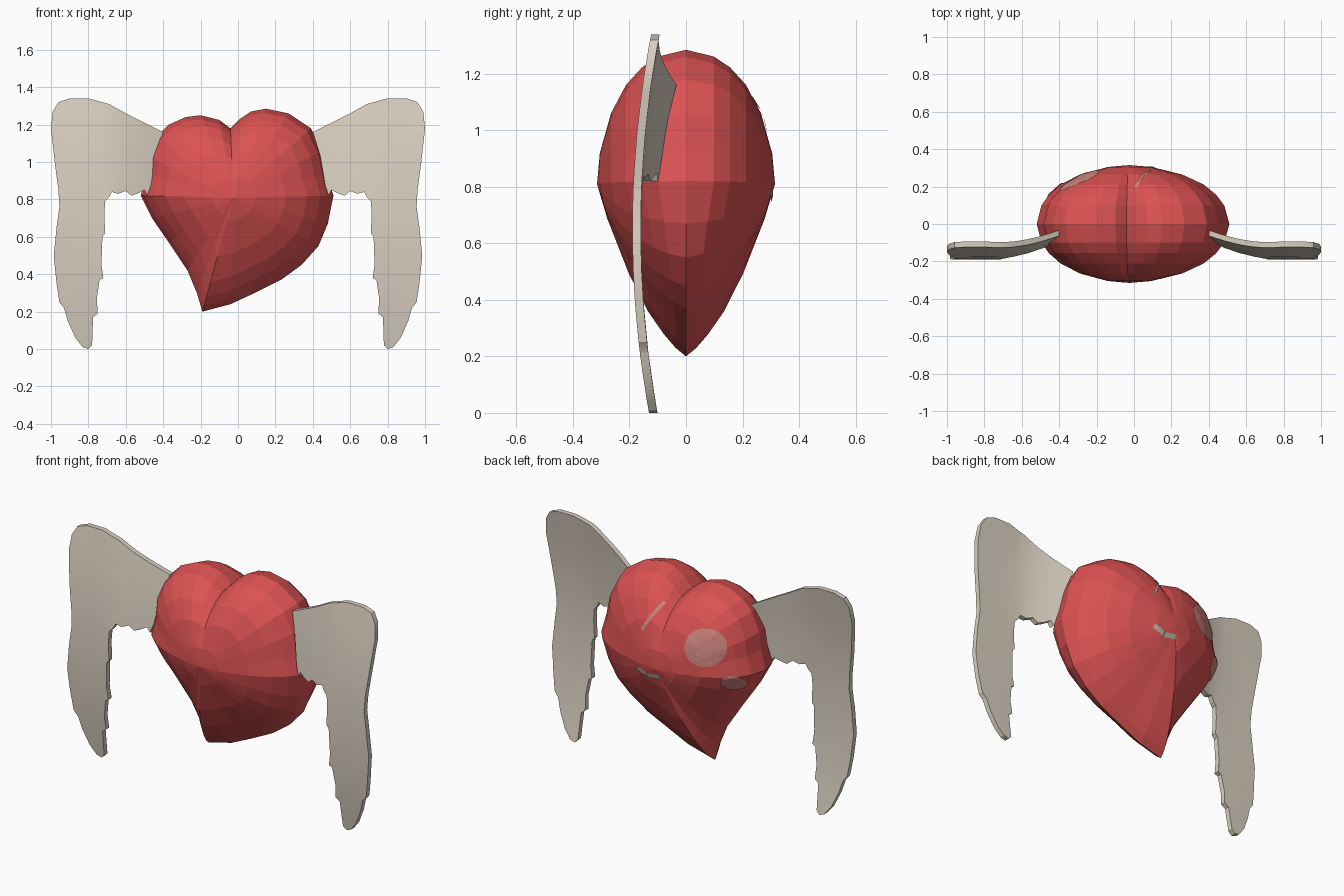
import bpy, bmesh, math
from mathutils import Vector
from mathutils.bvhtree import BVHTree

cube = bpy.data.objects.get("Cube")
if cube:
    bpy.data.objects.remove(cube, do_unlink=True)


def material(name, r, g, b):
    m = bpy.data.materials.new(name)
    m.use_nodes = True
    m.diffuse_color = (r, g, b, 1)
    m.node_tree.nodes["Principled BSDF"].inputs["Base Color"].default_value = (r, g, b, 1)
    return m


RED = material("heart red", 0.72, 0.085, 0.085)
CREAM = material("wing cream", 0.70, 0.63, 0.53)
PINK = material("highlight pink", 0.64, 0.24, 0.22)
GREY = material("warm grey", 0.50, 0.43, 0.37)


def finish(bm, name, mat, smooth=False):
    me = bpy.data.meshes.new(name)
    bm.to_mesh(me)
    bm.free()
    me.materials.append(mat)
    ob = bpy.data.objects.new(name, me)
    bpy.context.collection.objects.link(ob)
    if smooth:
        bpy.ops.object.select_all(action='DESELECT')
        ob.select_set(True)
        bpy.context.view_layer.objects.active = ob
        bpy.ops.object.shade_smooth_by_angle(angle=math.radians(25))
    return ob


# Heart: outline rings shrinking towards a centre on the front and the back
CX, CZ, DEPTH = -0.025, 0.81, 0.315
HEART = [(-.19, .2), (-.22, .3), (-.27, .42), (-.37, .57), (-.46, .7), (-.52, .82),
         (-.49, .93), (-.48, 1.03), (-.43, 1.14), (-.37, 1.2), (-.28, 1.24), (-.2, 1.25),
         (-.1, 1.225), (-.04, 1.18), (.01, 1.23), (.07, 1.27), (.15, 1.285), (.27, 1.26),
         (.39, 1.18), (.45, 1.06), (.475, .94), (.51, .82), (.48, .67), (.43, .55),
         (.34, .45), (.23, .37), (.09, .3), (-.04, .24)]


def heart_ring(bm, s, side):
    ring = []
    for x, z in HEART:
        out = Vector((x - CX, z - CZ))
        t = min(1, s * 1.6)                      # inner rings become rounder
        p = out.normalized() * s * (out.length * t + 0.43 * (1 - t))
        low = max(0, min(1, (CZ - z) / 0.5))     # the lower part is more conical
        y = DEPTH * max(0, 1 - s ** (2 - 0.6 * low)) ** (0.5 + 0.3 * low)
        ring.append(bm.verts.new((CX + p.x, side * y, CZ + p.y)))
    return ring


bm = bmesh.new()
steps = [0.25, 0.54, 0.74, 0.87, 0.95]
rings = [heart_ring(bm, s, -1) for s in steps]
rings.append(heart_ring(bm, 1, 1))
rings += [heart_ring(bm, s, 1) for s in reversed(steps)]
n = len(HEART)
for a, b in zip(rings, rings[1:]):
    for i in range(n):
        j = (i + 1) % n
        bm.faces.new((a[i], a[j], b[j], b[i]))
for ring, side in ((rings[0], -1), (rings[-1], 1)):
    apex = bm.verts.new((CX, side * DEPTH, CZ))
    for i in range(n):
        bm.faces.new((ring[i], ring[(i + 1) % n], apex))
bmesh.ops.recalc_face_normals(bm, faces=bm.faces)
surface = BVHTree.FromBMesh(bm)
finish(bm, "heart", RED)


# Painted marks laid on the back of the heart
def on_back(bm, x, z):
    hit, normal, _, _ = surface.ray_cast(Vector((x, 2, z)), Vector((0, -1, 0)))
    return bm.verts.new(hit + normal * 0.006)


def disc(name, x, z, radius):
    bm = bmesh.new()
    count = 24
    centre = on_back(bm, x, z)
    inner = None
    for k in range(1, 5):
        r = radius * k / 4
        angles = [math.tau * i / count for i in range(count)]
        ring = [on_back(bm, x + r * math.cos(a), z + r * math.sin(a)) for a in angles]
        for i in range(count):
            j = (i + 1) % count
            bm.faces.new((inner[j], inner[i], ring[i], ring[j]) if inner
                         else (centre, ring[i], ring[j]))
        inner = ring
    bmesh.ops.recalc_face_normals(bm, faces=bm.faces)
    if sum(f.normal.y for f in bm.faces) < 0:
        bmesh.ops.reverse_faces(bm, faces=bm.faces)
    finish(bm, name, PINK)


def stripe(name, mat, path, width):
    bm = bmesh.new()
    last = None
    for (x, z), (x2, z2) in zip(path, path[1:]):
        across = Vector((z - z2, x2 - x)).normalized() * width / 2
        for k in range(5):
            px, pz = x + (x2 - x) * k / 4, z + (z2 - z) * k / 4
            pair = (on_back(bm, px - across.x, pz - across.y),
                    on_back(bm, px + across.x, pz + across.y))
            if last:
                bm.faces.new((last[0], last[1], pair[1], pair[0]))
            last = pair
    bm.normal_update()
    if sum(f.normal.y for f in bm.faces) < 0:
        bmesh.ops.reverse_faces(bm, faces=bm.faces)
    finish(bm, name, mat)


disc("large_highlight", -.29, .98, .105)
disc("small_highlight", -.42, .78, .05)
stripe("cleft_highlight", PINK, [(.01, 1.15), (.09, 1.0)], .018)
stripe("back_curl", GREY, [(.11, .785), (.04, .757), (-.04, .766)], .028)

# Wings: a feathered outline, sliced into panels, bent and thickened
WING = [(.4, 1.16), (.52, 1.22), (.6, 1.26), (.69, 1.31), (.8, 1.34), (.9, 1.34), (.96, 1.32),
        (.99, 1.27), (1, 1.18), (.98, 1), (.96, .85), (.955, .76), (.97, .65), (.985, .5),
        (.97, .35), (.955, .25), (.93, .22), (.91, .15), (.87, .06), (.83, .01), (.8, 0),
        (.78, .02), (.775, .17), (.75, .19), (.755, .27), (.74, .37), (.72, .38), (.73, .45),
        (.725, .6), (.71, .62), (.715, .72), (.71, .79), (.69, .81), (.675, .84), (.64, .83),
        (.6, .845), (.57, .82), (.54, .83), (.5, .85), (.485, .82), (.465, .88), (.44, 1.03)]
THICK = 0.03


def wing(name, side):
    bm = bmesh.new()
    bm.faces.new([bm.verts.new((x, 0, z)) for x, z in WING])
    cuts = [((x, 0, 0), (1, 0, 0)) for x in (.48, .56, .64, .73, .85)]
    cuts += [((0, 0, z), (0, 0, 1)) for z in (.21, .41, .61, .81, .97, 1.13)]
    for co, no in cuts:
        bmesh.ops.bisect_plane(bm, geom=bm.verts[:] + bm.edges[:] + bm.faces[:],
                               plane_co=co, plane_no=no)
    bmesh.ops.triangulate(bm, faces=bm.faces[:])
    for v in bm.verts:
        x, z = v.co.x, v.co.z
        bend = 0.09 * max(0, (0.72 - x) / 0.32) ** 1.5
        v.co = (x * side, -0.175 + 0.14 * (z - 0.65) ** 2 + bend - THICK / 2, z)
    new = bmesh.ops.extrude_face_region(bm, geom=bm.faces[:], use_keep_orig=True)["geom"]
    for v in new:
        if isinstance(v, bmesh.types.BMVert):
            v.co.y += THICK
    bmesh.ops.recalc_face_normals(bm, faces=bm.faces)
    finish(bm, name, CREAM, smooth=True)


wing("left_wing", 1)
wing("right_wing", -1)
